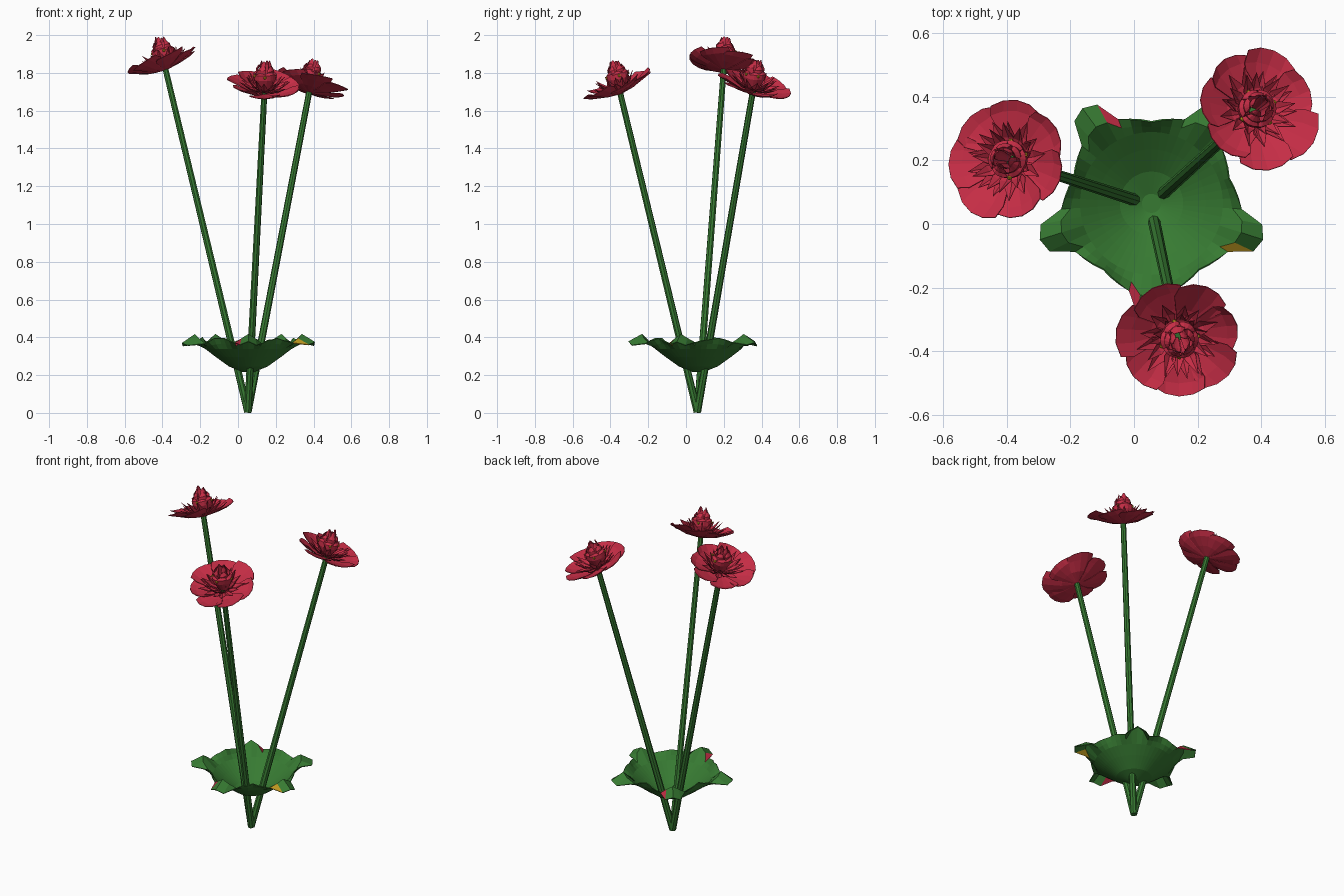
import bpy, bmesh, math, random
from mathutils import Vector, Matrix

if "Cube" in bpy.data.objects:
    bpy.data.objects.remove(bpy.data.objects["Cube"])

random.seed(4)

def material(name, rgb):
    m = bpy.data.materials.new(name)
    m.diffuse_color = (*rgb, 1)
    m.use_nodes = True
    m.node_tree.nodes["Principled BSDF"].inputs["Base Color"].default_value = m.diffuse_color
    return m

RED = material("petal red", (0.56, 0.026, 0.06))
GREEN = material("leaf green", (0.038, 0.195, 0.032))
YELLOW = material("stamen yellow", (0.52, 0.32, 0.015))

def finish(bm, name, mats, matrix=Matrix(), thickness=0):
    me = bpy.data.meshes.new(name)
    bm.to_mesh(me)
    bm.free()
    ob = bpy.data.objects.new(name, me)
    bpy.context.collection.objects.link(ob)
    ob.matrix_world = matrix
    for m in mats:
        me.materials.append(m)
    if thickness:
        s = ob.modifiers.new("thin", "SOLIDIFY")
        s.thickness = thickness
    return ob

def petal(bm, ang, rows, twist=0.0):
    """rows: (radius, height, half angle, edge lift, edge shrink), from root to tip."""
    grid = []
    for i, (r, z, w, lift, shrink) in enumerate(rows):
        row = []
        for k in (-1, -0.5, 0, 0.5, 1):
            a = ang + k * w
            rr = r * (1 - shrink * k * k)
            h = z + lift * k * k + twist * k * i / (len(rows) - 1)
            row.append(bm.verts.new((rr * math.cos(a), rr * math.sin(a), h)))
        grid.append(row)
    for lo, hi in zip(grid, grid[1:]):
        for j in range(4):
            bm.faces.new((lo[j], hi[j], hi[j + 1], lo[j + 1]))

def spike(bm, ang, r0, z0, r1, z1, w):
    """narrow pointed petal with a folded centre line"""
    def p(r, a, z):
        return bm.verts.new((r * math.cos(a), r * math.sin(a), z))
    rm, zm = r0 * 0.45 + r1 * 0.55, z0 * 0.6 + z1 * 0.4
    base = p(r0, ang, z0)
    left, right = p(rm, ang - w, zm + 0.006), p(rm, ang + w, zm + 0.006)
    mid, tip = p(rm, ang, zm - 0.004), p(r1, ang, z1)
    for f in ((base, left, mid), (base, mid, right), (left, tip, mid), (mid, tip, right)):
        bm.faces.new(f)

def axis_matrix(pos, direction, tilt):
    side = Vector((-direction.y, direction.x, 0))
    return Matrix.Translation(pos) @ Matrix.Rotation(math.radians(tilt), 4, side)

def flower(name, centre, base):
    out = Vector((centre.x - base.x, centre.y - base.y, 0)).normalized()
    disc = axis_matrix(centre, out, 22)
    core = axis_matrix(centre - out * 0.015, out, 14)

    # broad overlapping outer petals
    bm = bmesh.new()
    start = random.uniform(0, 6)
    for i in range(7):
        R = random.uniform(0.185, 0.208)
        dz = random.uniform(-0.008, 0.008)
        petal(bm, start + i * math.tau / 7, [
            (0.012, -0.05, 0.5, 0, 0),
            (0.09, -0.037, 0.55, 0.006, 0),
            (0.155, -0.016 + dz, 0.56, 0.01, 0.03),
            (R, 0.002 + dz, 0.46, 0.004, 0.07)], twist=0.012)
    finish(bm, name + "_outer_petals", [RED], disc, 0.003)

    # two rings of pointed petals
    bm = bmesh.new()
    for n, r1, z1, w in ((13, 0.13, 0.012, 0.26), (12, 0.105, 0.045, 0.28)):
        for i in range(n):
            spike(bm, (i + random.uniform(-.2, .2)) * math.tau / n, 0.02, -0.04,
                  r1 * random.uniform(0.88, 1.08), z1 + random.uniform(-.008, .012), w)
    finish(bm, name + "_pointed_petals", [RED], disc, 0.002)

    # upright petals wrapped into a bud
    bm = bmesh.new()
    for n, r, top, turn in ((6, 0.058, 0.075, 0), (5, 0.046, 0.105, 0.5), (4, 0.03, 0.13, 1.1)):
        for i in range(n):
            t = top + random.uniform(-0.008, 0.004)
            petal(bm, turn + i * math.tau / n, [
                (r * 0.5, -0.03, 0.6, 0, 0),
                (r, t * 0.45, 0.62, 0, 0.05),
                (r * 1.02, t * 0.8, 0.55, 0, 0.05),
                (r * 0.72, t, 0.38, -0.008, 0)], twist=0.005)
    finish(bm, name + "_bud", [RED], core, 0.002)

    # stamens peeping out between the bud petals
    bm = bmesh.new()
    for i in range(4):
        a = start + i * 1.7
        m = Matrix.Translation((0.058 * math.cos(a), 0.058 * math.sin(a), 0.05))
        bmesh.ops.create_icosphere(bm, subdivisions=1, radius=0.009, matrix=m)
    finish(bm, name + "_stamens", [YELLOW], core)

    # straight stem
    bm = bmesh.new()
    up = disc.to_3x3() @ Vector((0, 0, 1))
    top = centre - up * 0.04
    d = top - base
    bmesh.ops.create_cone(bm, cap_ends=True, segments=8, radius1=0.02, radius2=0.016, depth=d.length)
    m = Matrix.Translation((base + top) / 2) @ d.to_track_quat("Z", "Y").to_matrix().to_4x4()
    finish(bm, name + "_stem", [GREEN], m)

base = Vector((0.052, 0.06, 0.005))
flower("left_flower", Vector((-0.40, 0.205, 1.865)), base)
flower("back_flower", Vector((0.39, 0.365, 1.745)), base)
flower("front_flower", Vector((0.143, -0.365, 1.738)), base)

# five-lobed leaf cup: edge shape by steps away from a lobe's centre line
EDGE = [(0.37, 0.375), (0.355, 0.36), (0.285, 0.37), (0.272, 0.383), (0.263, 0.392), (0.255, 0.398)]
MID = [0.418, 0.395, 0.358, 0.362, 0.366, 0.368]
INNER = [(0.03, 0.222), (0.10, 0.25), (0.17, 0.30), (0.225, 0.342)]
bm = bmesh.new()
columns = []
for i in range(50):
    k = min(i % 10, 10 - i % 10)
    a = math.radians(270 + i * 7.2)
    R, z = EDGE[k]
    prof = INNER + [((0.225 + R) / 2, MID[k]), (R, z + random.uniform(-.005, .005))]
    columns.append([bm.verts.new((r * math.cos(a), r * math.sin(a), h)) for r, h in prof])
for i in range(50):
    c, n = columns[i], columns[(i + 1) % 50]
    for j in range(5):
        f = bm.faces.new((c[j], c[j + 1], n[j + 1], n[j]))
        # small coloured flecks on the flanks of some lobe tips
        if j == 4 and i in (28, 48):
            f.material_index = 1
        if j == 4 and i == 8:
            f.material_index = 2
bm.faces.new([c[0] for c in columns])
finish(bm, "leaf_cup", [GREEN, RED, YELLOW], Matrix.Translation((0.055, 0.065, 0)), 0.005)
